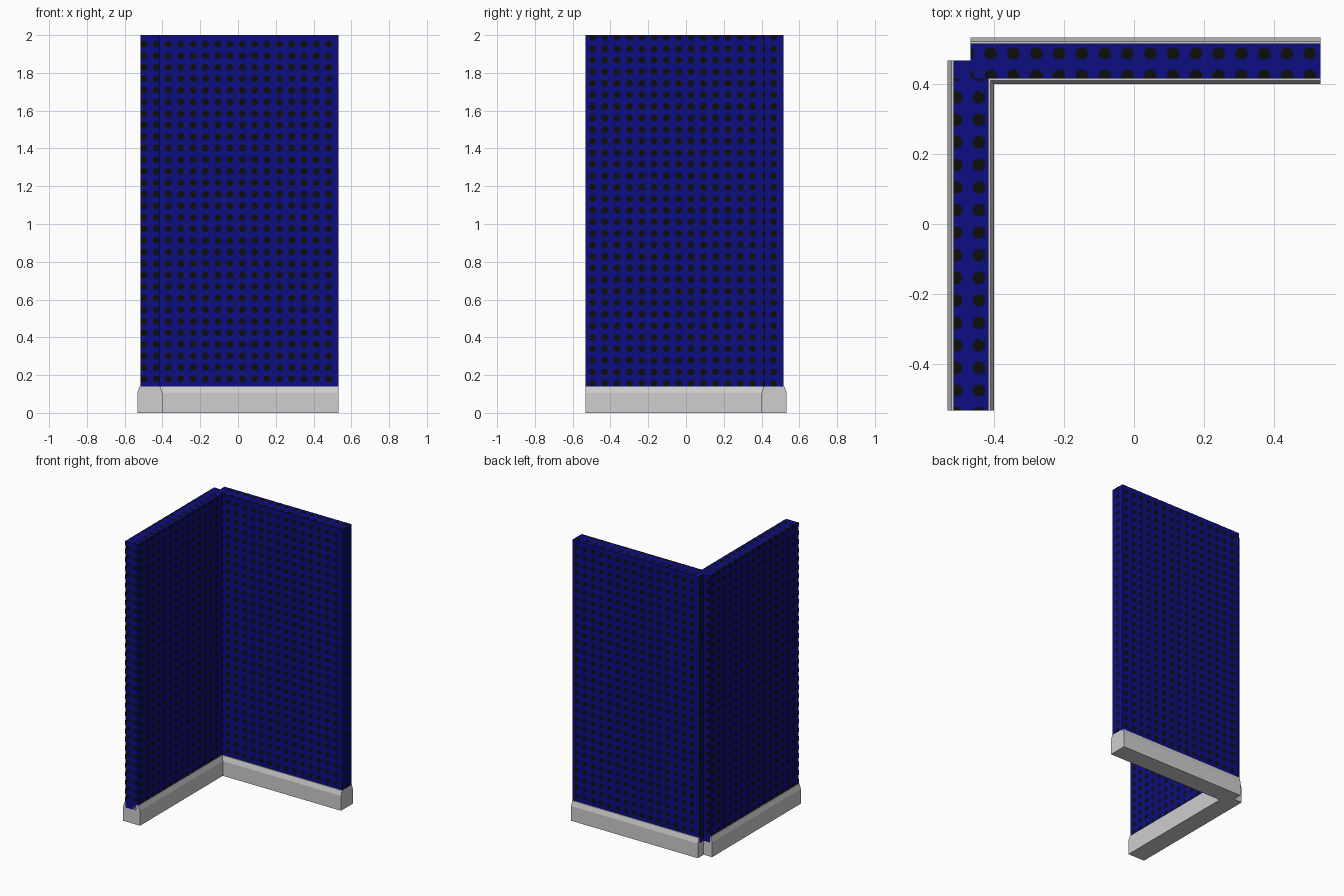
import bpy, bmesh, math
from mathutils import Vector

if "Cube" in bpy.data.objects:
    bpy.data.objects.remove(bpy.data.objects["Cube"])

OUT, IN, NOTCH = 0.533, 0.4, 0.467      # base footprint
WO, WI = 0.516, 0.416                   # wall faces
BASE_H, TOP = 0.14, 2.0
PITCH_H, PITCH_V, R = 0.0652, 0.0611, 0.0185


def material(name, rgb):
    m = bpy.data.materials.new(name)
    m.diffuse_color = (*rgb, 1)
    m.use_nodes = True
    m.node_tree.nodes["Principled BSDF"].inputs["Base Color"].default_value = m.diffuse_color
    return m


navy = material("navy blue", (0.004, 0.004, 0.22))
black = material("black", (0.004, 0.004, 0.004))
grey = material("light grey", (0.62, 0.62, 0.62))


def make_object(name, bm, mat):
    me = bpy.data.meshes.new(name)
    bm.to_mesh(me)
    bm.free()
    me.materials.append(mat)
    ob = bpy.data.objects.new(name, me)
    bpy.context.collection.objects.link(ob)
    return ob


def prism(name, points, direction, mat):
    bm = bmesh.new()
    f = bm.faces.new([bm.verts.new(p) for p in points])
    ext = bmesh.ops.extrude_face_region(bm, geom=[f])
    verts = [g for g in ext["geom"] if isinstance(g, bmesh.types.BMVert)]
    bmesh.ops.translate(bm, verts=verts, vec=direction)
    bmesh.ops.recalc_face_normals(bm, faces=bm.faces)
    return make_object(name, bm, mat)


# Bevelled plinths, mirrored about the corner diagonal
half = [(-OUT, 0), (-OUT, 0.105), (-OUT + 0.011, BASE_H),
        (-IN - 0.011, BASE_H), (-IN, 0.105), (-IN, 0)]
prism("left_base", [(x, -OUT, z) for x, z in half], (0, OUT + NOTCH, 0), grey)
prism("back_base", [(OUT, -x, z) for x, z in half], (-OUT - NOTCH, 0, 0), grey)

# L-shaped wall with a notch at the outer corner
outline = [(-WO, -OUT), (-WI, -OUT), (-WI, WI), (OUT, WI),
           (OUT, WO), (-NOTCH, WO), (-NOTCH, NOTCH), (-WO, NOTCH)]
prism("corner_wall", [(x, y, 0.1) for x, y in outline], (0, 0, TOP - 0.1), navy)

# Thin round dots, trimmed at the edges of each wall face
dots = bmesh.new()


def dot_grid(origin, u, v, width, height, u0, v0, pv):
    origin, u, v = Vector(origin), Vector(u), Vector(v)
    origin = origin + u.cross(v) * 0.001
    for i in range(-1, int(width / PITCH_H) + 2):
        for j in range(-1, int(height / pv) + 2):
            cu, cv = u0 + i * PITCH_H, v0 + j * pv
            if not (-R * 0.8 < cu < width + R * 0.8 and -R * 0.8 < cv < height + R * 0.8):
                continue
            pts = []
            for k in range(10):
                a = math.tau * k / 10
                p = (min(max(cu + R * math.cos(a), 0), width),
                     min(max(cv + R * math.sin(a), 0), height))
                if p not in pts:
                    pts.append(p)
            if len(pts) > 2:
                dots.faces.new([dots.verts.new(origin + u * s + v * t) for s, t in pts])


# Vertical faces
starts = [0.018, 0.038, 0.048, 0.048, 0.03, 0.02, 0.03, 0.03]
for n, (x, y) in enumerate(outline):
    x2, y2 = outline[(n + 1) % len(outline)]
    edge = Vector((x2 - x, y2 - y, 0))
    row0 = 0.04 if n % 2 == 0 else 0.016
    dot_grid((x, y, BASE_H), edge.normalized(), (0, 0, 1), edge.length,
             TOP - BASE_H, starts[n], row0, PITCH_V)

# Top edges
dot_grid((-WO, -OUT, TOP), (1, 0, 0), (0, 1, 0), WO - WI, OUT + WI,
         0.007, 0.057, 0.0645)
dot_grid((-NOTCH, WI, TOP), (1, 0, 0), (0, 1, 0), OUT + NOTCH, WO - WI,
         0.057, 0.008, 0.0635)
make_object("wall_dots", dots, black)
